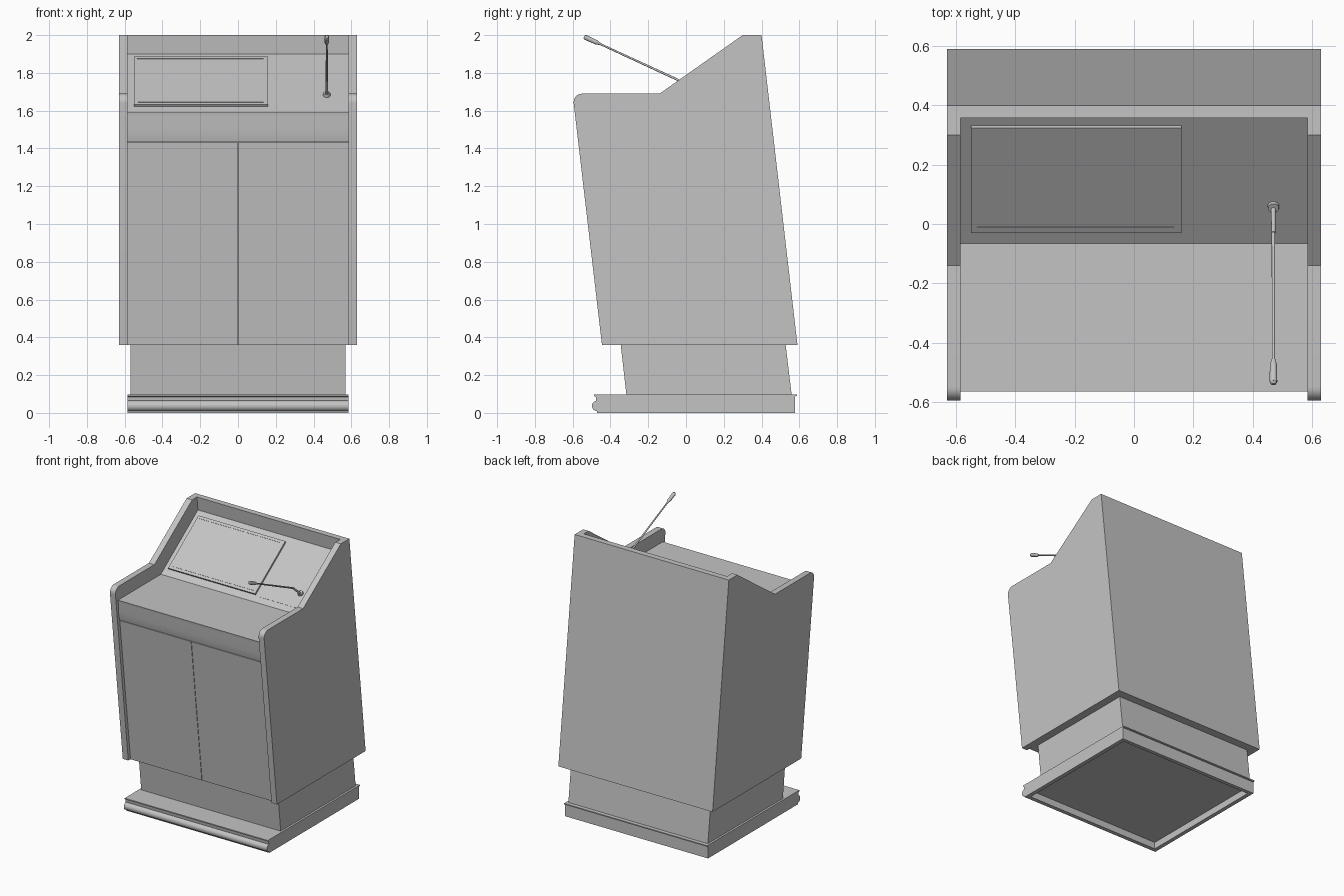
import bpy
import bmesh
from math import radians, sin, cos, hypot
from mathutils import Vector

old = bpy.data.objects.get("Cube")
if old:
    bpy.data.objects.remove(old, do_unlink=True)

GREY = (0.55, 0.55, 0.55, 1)
grey = bpy.data.materials.new("light grey")
grey.use_nodes = True
grey.diffuse_color = GREY
grey.node_tree.nodes["Principled BSDF"].inputs["Base Color"].default_value = GREY


def smooth(ob):
    bpy.ops.object.select_all(action="DESELECT")
    ob.select_set(True)
    bpy.context.view_layer.objects.active = ob
    bpy.ops.object.shade_smooth_by_angle(angle=radians(30))


def add(name, bm):
    bmesh.ops.recalc_face_normals(bm, faces=bm.faces)
    me = bpy.data.meshes.new(name)
    bm.to_mesh(me)
    bm.free()
    me.materials.append(grey)
    ob = bpy.data.objects.new(name, me)
    bpy.context.collection.objects.link(ob)
    smooth(ob)
    return ob


def prism(name, profile, x0, x1):
    """Extrude a (y, z) side profile from x0 to x1."""
    bm = bmesh.new()
    face = bm.faces.new([bm.verts.new((x0, y, z)) for y, z in profile])
    out = bmesh.ops.extrude_face_region(bm, geom=[face])
    moved = [v for v in out["geom"] if isinstance(v, bmesh.types.BMVert)]
    bmesh.ops.translate(bm, verts=moved, vec=(x1 - x0, 0, 0))
    return add(name, bm)


def cut(ob, cutter):
    mod = ob.modifiers.new("cut", "BOOLEAN")
    mod.operation = "DIFFERENCE"
    mod.solver = "EXACT"
    mod.object = cutter
    bpy.context.view_layer.objects.active = ob
    bpy.ops.object.modifier_apply(modifier=mod.name)
    bpy.data.objects.remove(cutter, do_unlink=True)
    smooth(ob)


def arc(y, z, r, a0, a1, n=8):
    angles = [radians(a0 + (a1 - a0) * i / n) for i in range(n + 1)]
    return [(y + r * cos(a), z + r * sin(a)) for a in angles]


def rod(name, a, b, r0, r1, sides=16):
    """Tapered round bar between two points."""
    a, b = Vector(a), Vector(b)
    bm = bmesh.new()
    bmesh.ops.create_cone(bm, cap_ends=True, segments=sides,
                          radius1=r0, radius2=r1, depth=(b - a).length)
    ob = add(name, bm)
    ob.location = (a + b) / 2
    ob.rotation_euler = (b - a).to_track_quat("Z", "Y").to_euler()
    return ob


def front(z, depth=0):
    """y of the leaning front at height z, set back by depth."""
    return -0.445 - 0.117 * (z - 0.36) + depth


# Cabinet: full side silhouette, hollowed between the two side cheeks
IN = 0.585
shell = [(-0.445, 0.36), (0.59, 0.36), (0.40, 2.0), (0.30, 2.0), (-0.14, 1.69)]
shell += arc(-0.55, 1.645, 0.045, 90, 187)
cabinet = prism("cabinet", shell, -0.63, 0.63)
DESK = (-0.065, 1.59)
TOP = (0.368, 1.90)
hollow = [(-0.9, 0.2), (front(0.2, 0.045), 0.2), (front(1.437, 0.045), 1.437),
          (front(1.437, 0.024), 1.437), (-0.562, 1.50), (-0.561, 1.57),
          (-0.565, 1.59), DESK, TOP, (0.345, 2.1), (-0.9, 2.1)]
cut(cabinet, prism("hollow", hollow, -IN, IN))

# Pair of doors with a fine gap between them
door = [(front(z, d), z) for z, d in
        ((0.36, 0.025), (1.433, 0.025), (1.433, 0.045), (0.36, 0.045))]
for side, s in (("left", 1), ("right", -1)):
    prism(side + "_door", door, s * 0.0015, s * (IN - 0.001))

# Plates lying on the sloped console
run, rise = TOP[0] - DESK[0], TOP[1] - DESK[1]
length = hypot(run, rise)


def on_slope(y, lift):
    return (y - lift * rise / length,
            DESK[1] + (y - DESK[0]) * rise / run + lift * run / length)


def plate(name, x0, x1, y0, y1, low, high):
    return prism(name, [on_slope(y0, low), on_slope(y1, low),
                        on_slope(y1, high), on_slope(y0, high)], x0, x1)


plate("screen", -0.55, 0.16, -0.022, 0.332, -0.004, 0.014)
plate("screen_top_strip", -0.535, 0.135, 0.315, 0.319, 0.012, 0.016)
plate("screen_bottom_strip", -0.53, 0.135, -0.006, -0.002, 0.012, 0.016)
plate("control_panel", 0.19, 0.54, -0.028, 0.322, -0.003, 0.0015)

# Gooseneck microphone
MX = 0.47
foot_y, foot_z = on_slope(0.062, 0)
tip_y, tip_z = on_slope(0.062, 0.016)
rod("microphone_base", (MX, foot_y, foot_z - 0.003), (MX, tip_y, tip_z), 0.02, 0.018, 24)
neck = (MX, -0.03, 1.757)
collar = (MX, -0.455, 1.953)
rod("microphone_lower_stem", (MX, tip_y, tip_z - 0.006), neck, 0.008, 0.007)
rod("microphone_stem", neck, collar, 0.006, 0.005)
rod("microphone_collar", collar, (MX, -0.475, 1.962), 0.006, 0.012)
rod("microphone_head", (MX, -0.475, 1.962), (MX, -0.532, 1.988), 0.012, 0.013)
rod("microphone_cap", (MX, -0.532, 1.988), (MX, -0.54, 1.9915), 0.013, 0.008)

# Recessed pedestal
prism("pedestal", [(-0.315, 0.09), (0.56, 0.09), (0.527, 0.365), (-0.346, 0.365)],
      -0.57, 0.57)

# Base with bullnose front, thin top lip and hollow underside
base = [(0.588, 0.098), (-0.487, 0.098), (-0.487, 0.09), (-0.478, 0.085)]
base += arc(-0.47, 0.037, 0.028, 100, 270, 12)
base += [(-0.47, 0), (0.578, 0), (0.578, 0.088), (0.588, 0.09)]
foot = prism("base", base, -IN, IN)
cut(foot, prism("base_hollow", [(-0.44, -0.1), (0.55, -0.1), (0.55, 0.05), (-0.44, 0.05)],
                -0.555, 0.555))
